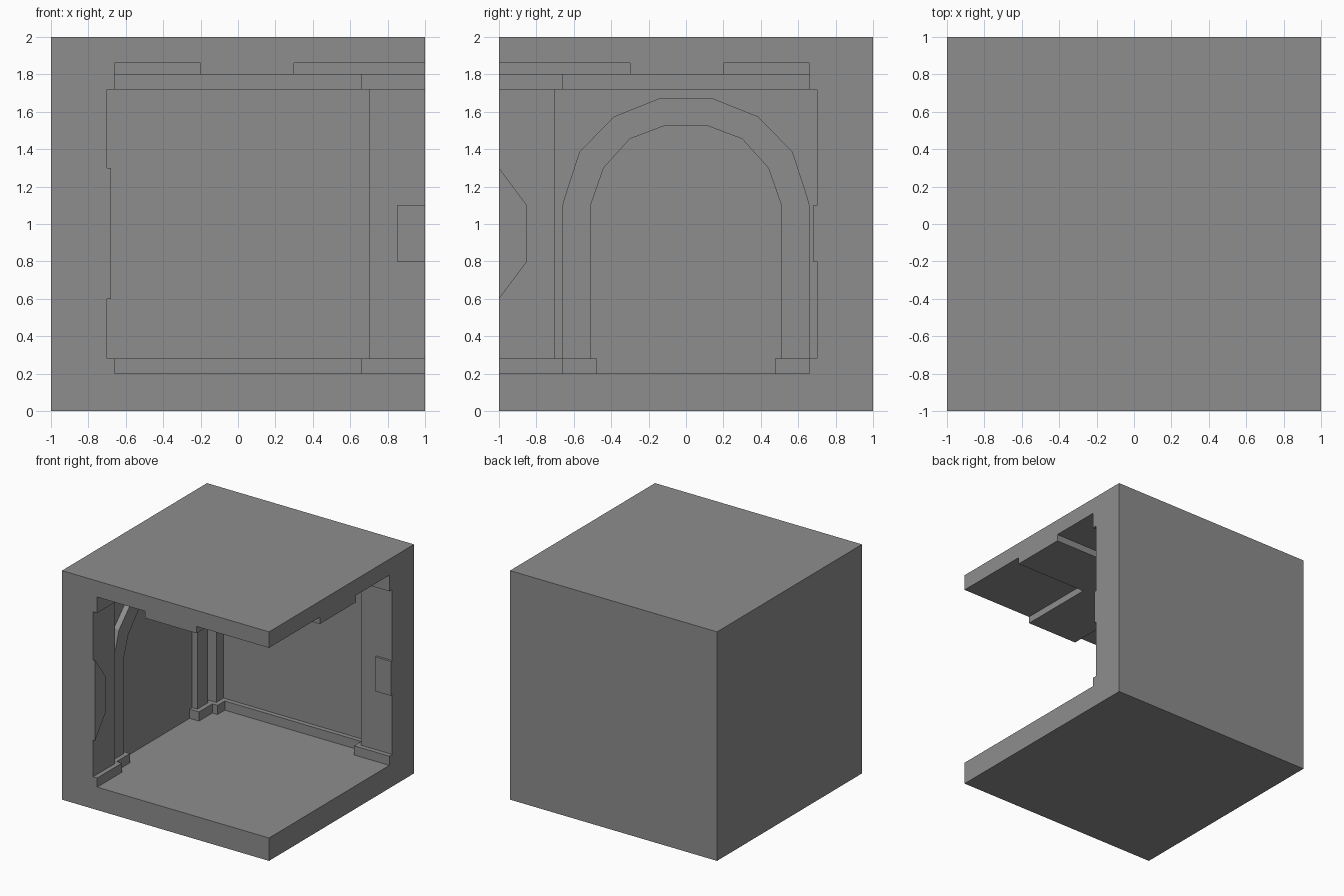
import bpy, bmesh

if "Cube" in bpy.data.objects:
    bpy.data.objects.remove(bpy.data.objects["Cube"], do_unlink=True)

GREY = (0.27, 0.27, 0.27, 1.0)
stone = bpy.data.materials.new("plain grey")
stone.use_nodes = True
stone.diffuse_color = GREY
stone.node_tree.nodes["Principled BSDF"].inputs["Base Color"].default_value = GREY


def prism(name, points, offset):
    """Extrude a closed loop of 3D points along an offset."""
    bm = bmesh.new()
    face = bm.faces.new([bm.verts.new(p) for p in points])
    grown = bmesh.ops.extrude_face_region(bm, geom=[face], use_keep_orig=True)["geom"]
    moved = [v for v in grown if isinstance(v, bmesh.types.BMVert)]
    bmesh.ops.translate(bm, verts=moved, vec=offset)
    bmesh.ops.recalc_face_normals(bm, faces=bm.faces)
    mesh = bpy.data.meshes.new(name)
    bm.to_mesh(mesh)
    bm.free()
    mesh.materials.append(stone)
    obj = bpy.data.objects.new(name, mesh)
    bpy.context.scene.collection.objects.link(obj)
    return obj


def box(name, x, y, z):
    corners = [(x[0], y[0], z[0]), (x[1], y[0], z[0]), (x[1], y[1], z[0]), (x[0], y[1], z[0])]
    return prism(name, corners, (0, 0, z[1] - z[0]))


FLOOR, CEILING = 0.2, 1.86
BASE, CORNICE = (FLOOR - 0.02, 0.28), (1.72, CEILING + 0.02)
BURIED = 0.85          # depth to which parts are sunk into the walls

# Room shell: a block hollowed out through its front and left sides
shell = box("room_shell", (-1, 1), (-1, 1), (0, 2))
void = box("room_void", (-0.8, 1.2), (-1.2, 0.8), (FLOOR, CEILING))
cut = shell.modifiers.new("hollow", "BOOLEAN")
cut.operation, cut.solver, cut.object = "DIFFERENCE", "EXACT", void
bpy.context.view_layer.update()
hollow = bpy.data.meshes.new_from_object(
    shell.evaluated_get(bpy.context.evaluated_depsgraph_get()))
shell.modifiers.clear()
shell.data = hollow
bpy.data.objects.remove(void, do_unlink=True)

# Pillars, each with a wider base and cornice: (x range, y range, trim growth in x and y)
T = 0.04
pillars = {
    "front": ((-BURIED, -0.7), (-1, -0.7), (0, T), (0, T)),
    "corner": ((-BURIED, -0.7), (0.7, BURIED), (0, T), (-T, 0)),
    "side": ((0.7, 1), (0.7, BURIED), (-T, 0), (-T, 0)),
}
for name, (x, y, gx, gy) in pillars.items():
    box(name + "_pillar", x, y, (FLOOR, CEILING))
    wide_x = [a + g for a, g in zip(x, gx)]
    wide_y = [a + g for a, g in zip(y, gy)]
    box(name + "_pillar_base", wide_x, wide_y, BASE)
    box(name + "_pillar_cornice", wide_x, wide_y, CORNICE)

# Raised panels at the open ends of the pillars
prism("front_pillar_panel",
      [(-0.72, -1, 0.6), (-0.72, -0.85, 0.8), (-0.72, -0.85, 1.1), (-0.72, -1, 1.3)],
      (0.04, 0, 0))
box("side_pillar_panel", (0.85, 1), (0.68, 0.72), (0.8, 1.1))

# Wall trims between the pillars
box("back_wall_base", (-0.7, 0.7), (0.76, BURIED), BASE)
box("back_wall_cornice", (-0.7, 0.7), (0.76, BURIED), CORNICE)
box("right_wall_cornice", (-BURIED, -0.76), (-0.7, 0.7), CORNICE)

# Faceted arch frame on the right wall, standing on two feet
outer = [(0.66, FLOOR), (0.66, 1.1), (0.65, 1.14), (0.57, 1.385), (0.385, 1.575), (0.145, 1.67)]
inner = [(0.51, FLOOR), (0.51, 1.1), (0.44, 1.3), (0.3, 1.455), (0.115, 1.525)]


def arch(half):
    return half + [(-y, z) for y, z in reversed(half)]


loop = arch(outer) + arch(inner)[::-1]
prism("arch_frame", [(-0.82, y, z) for y, z in loop], (0.07, 0, 0))
for name, y in (("front", (-0.68, -0.475)), ("back", (0.475, 0.68))):
    box(name + "_arch_foot", (-BURIED, -0.71), y, BASE)

# Crossing ceiling beams
box("lengthwise_beam", (-0.2, 0.3), (-1, 0.8), (1.8, CEILING + 0.02))
box("crosswise_beam", (-0.8, 1), (-0.3, 0.2), (1.8, CEILING + 0.02))
